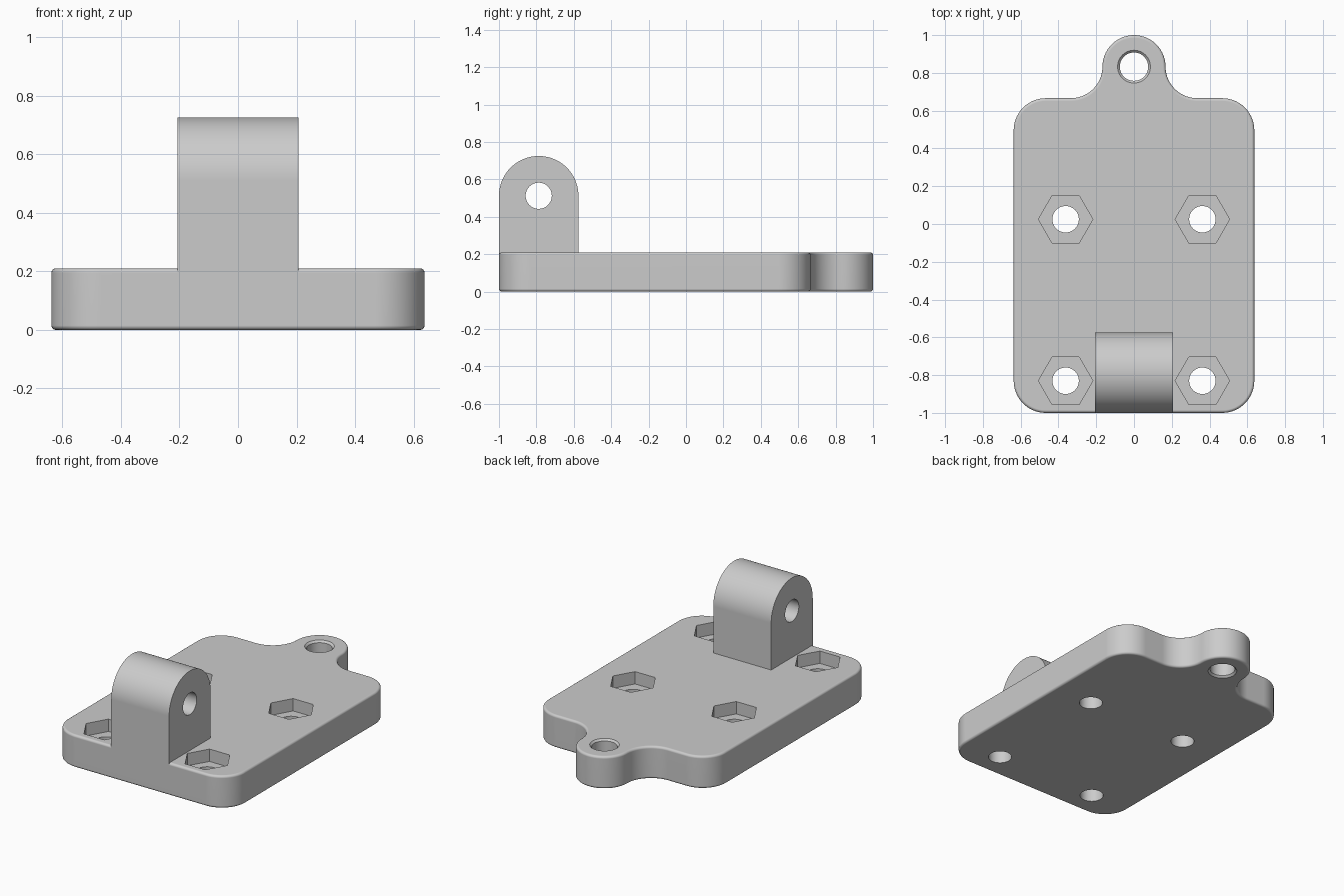
import bpy, bmesh
from math import sin, cos, radians, pi
from mathutils import Matrix, Vector

if "Cube" in bpy.data.objects:
    bpy.data.objects.remove(bpy.data.objects["Cube"])

THICK = 0.21      # plate thickness
EDGE = 0.015      # rounded edge of the plate
R = 0.167         # radius of tab and its fillets
TAB_Y = 0.833
LUG_Y, LUG_Z, LUG_R, LUG_W = -0.7875, 0.5125, 0.2125, 0.207

grey = bpy.data.materials.new("plain grey")
grey.use_nodes = True
colour = (0.6, 0.6, 0.6, 1)
grey.diffuse_color = colour
grey.node_tree.nodes["Principled BSDF"].inputs["Base Color"].default_value = colour


def arc(cx, cy, r, start, end, steps):
    angles = [radians(start + (end - start) * i / steps) for i in range(steps + 1)]
    return [Vector((cx + r * cos(a), cy + r * sin(a), 0)) for a in angles]


def finish(name, bm):
    bmesh.ops.recalc_face_normals(bm, faces=bm.faces)
    mesh = bpy.data.meshes.new(name)
    bm.to_mesh(mesh)
    bm.free()
    mesh.materials.append(grey)
    obj = bpy.data.objects.new(name, mesh)
    bpy.context.collection.objects.link(obj)
    return obj


def prism(name, points, height, edge=0):
    """Extrude a closed outline upwards, optionally rounding both rims."""
    bm = bmesh.new()
    verts = [bm.verts.new(p) for p in points]
    bmesh.ops.remove_doubles(bm, verts=verts, dist=0.0005)
    bm.faces.new([v for v in verts if v.is_valid])
    grown = bmesh.ops.extrude_face_region(bm, geom=bm.faces[:])["geom"]
    top = [v for v in grown if isinstance(v, bmesh.types.BMVert)]
    bmesh.ops.translate(bm, verts=top, vec=(0, 0, height))
    bmesh.ops.recalc_face_normals(bm, faces=bm.faces)
    if edge:
        rims = [e for e in bm.edges if abs(e.verts[0].co.z - e.verts[1].co.z) < 1e-5]
        bmesh.ops.bevel(bm, geom=rims, offset=edge, segments=4, profile=0.5,
                        affect='EDGES')
    return finish(name, bm)


def cutter(x, y, rings, sides):
    """Turned shape through a list of (radius, height) rings."""
    bm = bmesh.new()
    loops = [[bm.verts.new((x + r * cos(2 * pi * i / sides),
                            y + r * sin(2 * pi * i / sides), z))
              for i in range(sides)] for r, z in rings]
    for a, b in zip(loops, loops[1:]):
        for i in range(sides):
            j = (i + 1) % sides
            bm.faces.new((a[i], a[j], b[j], b[i]))
    bm.faces.new(loops[0])
    bm.faces.new(loops[-1])
    return finish("cutter", bm)


def combine(target, other, operation):
    mod = target.modifiers.new("combine", 'BOOLEAN')
    mod.operation = operation
    mod.solver = 'EXACT'
    mod.object = other
    bpy.context.view_layer.objects.active = target
    bpy.ops.object.modifier_apply(modifier=mod.name)
    bpy.data.objects.remove(other)


# Plate with rounded corners and a filleted tab at the back
half = (arc(0.467, -0.83, 0.17, -90, 0, 14) + arc(0.467, 0.496, 0.17, 0, 90, 14)
        + arc(2 * R, TAB_Y, R, 270, 180, 14) + arc(0, TAB_Y, R, 0, 90, 14))
outline = half + [Vector((-p.x, p.y, 0)) for p in reversed(half)]
plate = prism("mounting_plate", outline, THICK, EDGE)

# Upright lug with a round top and a cross hole
side = [Vector((-LUG_R, 0.19 - LUG_Z, 0)), Vector((LUG_R, 0.19 - LUG_Z, 0))]
side += arc(0, 0, LUG_R, 0, 180, 40)
lug = prism("lug", side, 2 * LUG_W)
# Profile plane (x, y, z) becomes world (y, z, x)
turn = Matrix(((0, 0, 1, 0), (1, 0, 0, 0), (0, 1, 0, 0), (0, 0, 0, 1)))
place = Matrix.Translation((-LUG_W, LUG_Y, LUG_Z)) @ turn
lug.data.transform(place)
pin_hole = cutter(0, 0, [(0.07, -0.1), (0.07, 0.6)], 48)
pin_hole.data.transform(place)
combine(lug, pin_hole, 'DIFFERENCE')
combine(plate, lug, 'UNION')

# Tab hole with eased rims
e = 0.012
combine(plate, cutter(0, TAB_Y, [(0.075 + 2 * e, -e), (0.075, e), (0.075, THICK - e),
                                 (0.075 + 2 * e, THICK + e)], 48), 'DIFFERENCE')

# Four bolt holes with hexagonal nut pockets
for x in (-0.362, 0.362):
    for y in (-0.83, 0.025):
        combine(plate, cutter(x, y, [(0.07, -0.1), (0.07, THICK - 0.04)], 48), 'DIFFERENCE')
        combine(plate, cutter(x, y, [(0.144, THICK - 0.08), (0.144, THICK + 0.1)], 6),
                'DIFFERENCE')

# Smooth curves, crisp edges
bpy.ops.object.select_all(action='DESELECT')
plate.select_set(True)
bpy.context.view_layer.objects.active = plate
bpy.ops.object.shade_smooth_by_angle(angle=radians(32))
weighted = plate.modifiers.new("even shading", 'WEIGHTED_NORMAL')
weighted.keep_sharp = True
